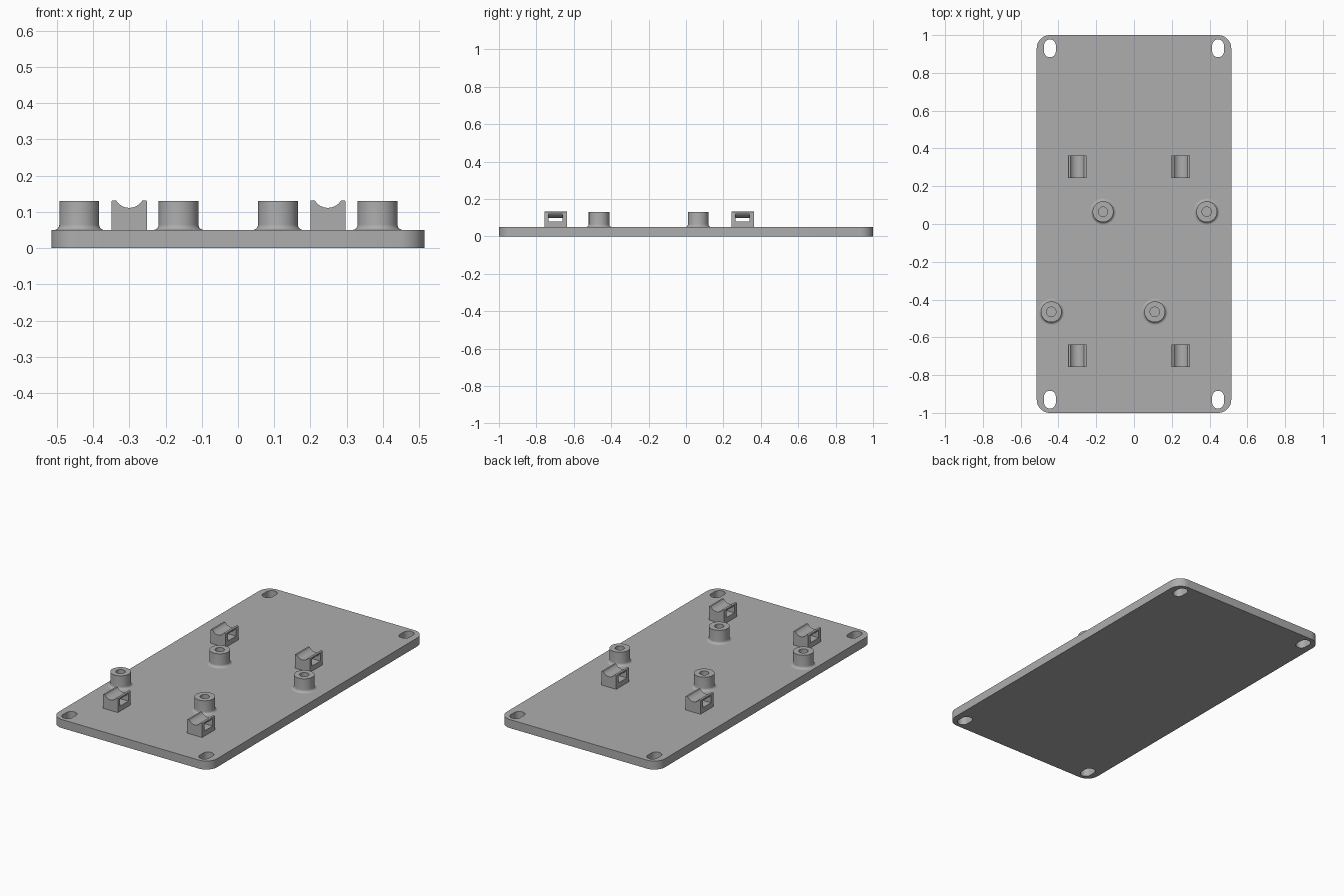
import bpy, bmesh
from math import pi, sin, cos, asin, sqrt, radians

if "Cube" in bpy.data.objects:
    bpy.data.objects.remove(bpy.data.objects["Cube"], do_unlink=True)

# One plain grey for everything
GREY = (0.42, 0.42, 0.42, 1)
grey = bpy.data.materials.new("mid grey plastic")
grey.diffuse_color = GREY
grey.use_nodes = True
bsdf = grey.node_tree.nodes["Principled BSDF"]
bsdf.inputs["Base Color"].default_value = GREY
bsdf.inputs["Roughness"].default_value = 0.6

HALF_X, HALF_Y, TOP = 0.515, 1.0, 0.05
SINK = 0.01          # how far mounted parts reach into the plate


def finish(name, bm):
    bmesh.ops.recalc_face_normals(bm, faces=bm.faces)
    mesh = bpy.data.meshes.new(name)
    bm.to_mesh(mesh)
    bm.free()
    mesh.materials.append(grey)
    obj = bpy.data.objects.new(name, mesh)
    bpy.context.collection.objects.link(obj)
    return obj


def prism(name, points, direction):
    """Extrude a closed outline of 3D points along a direction."""
    bm = bmesh.new()
    face = bm.faces.new([bm.verts.new(p) for p in points])
    new = bmesh.ops.extrude_face_region(bm, geom=[face])["geom"]
    moved = [v for v in new if isinstance(v, bmesh.types.BMVert)]
    bmesh.ops.translate(bm, verts=moved, vec=direction)
    return finish(name, bm)


def rounded_rect(cx, cy, hx, hy, r, z, steps=12):
    pts = []
    for k, (sx, sy) in enumerate([(1, 1), (-1, 1), (-1, -1), (1, -1)]):
        for i in range(steps + 1):
            a = (k + i / steps) * pi / 2
            pts.append((cx + sx * (hx - r) + r * cos(a),
                        cy + sy * (hy - r) + r * sin(a), z))
    return pts


def cut(target, cutter):
    """Subtract a cutter, keep the result and drop the cutter."""
    mod = target.modifiers.new("cut", 'BOOLEAN')
    mod.operation = 'DIFFERENCE'
    mod.solver = 'EXACT'
    mod.object = cutter
    cutter.hide_render = True
    bpy.context.view_layer.objects.active = target
    bpy.ops.object.modifier_apply(modifier=mod.name)
    bpy.data.objects.remove(cutter, do_unlink=True)


def smooth(obj):
    bpy.ops.object.select_all(action='DESELECT')
    obj.select_set(True)
    bpy.context.view_layer.objects.active = obj
    bpy.ops.object.shade_smooth_by_angle(angle=radians(30))


def place(obj, spots):
    """Put the part at the first spot and linked copies at the others."""
    base = obj.name
    for i, (label, x, y) in enumerate(spots):
        part = obj if i == 0 else obj.copy()
        if i:
            bpy.context.collection.objects.link(part)
        part.name = label + "_" + base
        part.location = (x, y, TOP)


# Base plate with a slot in each corner
plate = prism("base_plate", rounded_rect(0, 0, HALF_X, HALF_Y, 0.07, 0), (0, 0, TOP))
for sx in (-1, 1):
    for sy in (-1, 1):
        outline = rounded_rect(sx * 0.445, sy * 0.93, 0.031, 0.047, 0.0305, -0.1)
        cut(plate, prism("slot_cutter", outline, (0, 0, 0.3)))
smooth(plate)

# Hollow standoff with a filleted foot, turned around z
R_IN, R_OUT, FILLET, HEIGHT = 0.025, 0.055, 0.015, 0.08
profile = [(R_IN, -SINK), (R_IN, HEIGHT), (R_OUT, HEIGHT)]
for i in range(9):
    a = i / 8 * pi / 2
    profile.append((R_OUT + FILLET * (1 - cos(a)), FILLET * (1 - sin(a))))
profile.append((R_OUT + FILLET, -SINK))
bm = bmesh.new()
ring = [bm.verts.new((r, 0, z)) for r, z in profile]
edges = [bm.edges.new((v, ring[(i + 1) % len(ring)])) for i, v in enumerate(ring)]
bmesh.ops.spin(bm, geom=ring + edges, cent=(0, 0, 0), axis=(0, 0, 1),
               angle=2 * pi, steps=48, use_merge=True)
bmesh.ops.remove_doubles(bm, verts=bm.verts, dist=0.0001)
standoff = finish("standoff", bm)
smooth(standoff)
place(standoff, [("back_right", -0.164, 0.065), ("back_left", 0.385, 0.065),
                 ("front_right", -0.438, -0.465), ("front_left", 0.11, -0.465)])

# Cable saddle: block with a cradle on top and a curved strap channel through x
HALF_W, HALF_D, TALL = 0.0485, 0.06, 0.082
CRADLE_R, AXIS_Z, CHAMFER = 0.0424, 0.1035, 0.003


def arc(radius, half_width, y, steps=16):
    """Sagging arc around the cable axis, from +x to -x."""
    a = asin(half_width / radius)
    return [(radius * sin(a - 2 * a * i / steps), y,
             AXIS_Z - radius * cos(a - 2 * a * i / steps)) for i in range(steps + 1)]


cradle_half = sqrt(CRADLE_R ** 2 - (AXIS_Z - TALL) ** 2)
side = [(HALF_W, -SINK), (HALF_W, TALL - CHAMFER), (HALF_W - 0.001, TALL - 0.001),
        (HALF_W - CHAMFER, TALL)]
section = [(x, -HALF_D, z) for x, z in side]
section += arc(CRADLE_R, cradle_half, -HALF_D)
section += [(-x, -HALF_D, z) for x, z in reversed(side)]
saddle = prism("cable_saddle", section, (0, 2 * HALF_D, 0))

CHANNEL_D, FLOOR, REACH = 0.0375, 0.03, 0.051
channel = [(REACH, -CHANNEL_D, FLOOR)] + arc(0.0555, REACH, -CHANNEL_D)
channel.append((-REACH, -CHANNEL_D, FLOOR))
cut(saddle, prism("channel_cutter", channel, (0, 2 * CHANNEL_D, 0)))
smooth(saddle)
place(saddle, [("back_right", -0.3, 0.303), ("back_left", 0.248, 0.303),
               ("front_right", -0.3, -0.697), ("front_left", 0.248, -0.697)])
